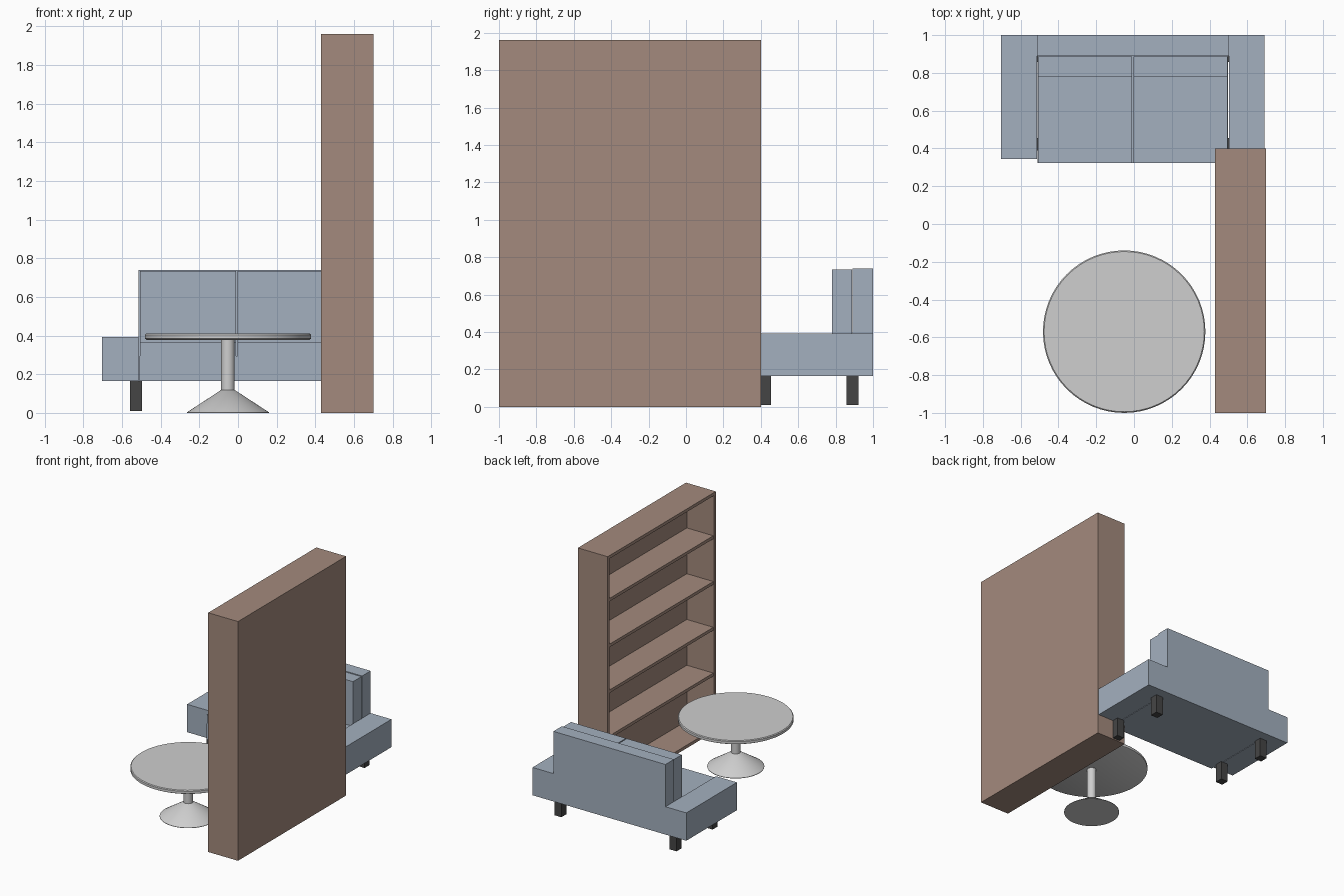
import bpy
import bmesh
import math

if "Cube" in bpy.data.objects:
    bpy.data.objects.remove(bpy.data.objects["Cube"], do_unlink=True)


def material(name, r, g, b):
    m = bpy.data.materials.new(name)
    m.use_nodes = True
    m.diffuse_color = (r, g, b, 1)
    m.node_tree.nodes["Principled BSDF"].inputs["Base Color"].default_value = (r, g, b, 1)
    return m


wood = material("brown wood", 0.37, 0.255, 0.205)
fabric = material("blue grey fabric", 0.37, 0.435, 0.52)
pale = material("pale grey", 0.62, 0.62, 0.62)
dark = material("dark grey", 0.06, 0.06, 0.06)


def finish(name, bm, mat):
    mesh = bpy.data.meshes.new(name)
    bmesh.ops.recalc_face_normals(bm, faces=bm.faces)
    bm.to_mesh(mesh)
    bm.free()
    mesh.materials.append(mat)
    obj = bpy.data.objects.new(name, mesh)
    bpy.context.collection.objects.link(obj)
    return obj


def box(name, xs, ys, zs, mat):
    bm = bmesh.new()
    bmesh.ops.create_cube(bm, size=1)
    for v in bm.verts:
        v.co = [lo + (c + 0.5) * (hi - lo) for c, (lo, hi) in zip(v.co, (xs, ys, zs))]
    return finish(name, bm, mat)


def lathe(name, centre, profile, mat, sides=64):
    bm = bmesh.new()
    rings = []
    for r, z in profile:
        rings.append([bm.verts.new((centre[0] + r * math.cos(math.tau * i / sides),
                                    centre[1] + r * math.sin(math.tau * i / sides), z))
                      for i in range(sides)])
    for a, b in zip(rings, rings[1:]):
        for i in range(sides):
            j = (i + 1) % sides
            bm.faces.new((a[i], a[j], b[j], b[i]))
    bm.faces.new(rings[0])
    bm.faces.new(rings[-1])
    obj = finish(name, bm, mat)
    bpy.ops.object.select_all(action="DESELECT")
    obj.select_set(True)
    bpy.context.view_layer.objects.active = obj
    bpy.ops.object.shade_smooth_by_angle(angle=math.radians(35))
    return obj


# Bookcase, open towards -x
x0, x1, y0, y1, top, t = 0.43, 0.70, -1.0, 0.40, 1.96, 0.025
box("bookcase_back", (x1 - t, x1), (y0, y1), (0, top), wood)
box("bookcase_front_side", (x0, x1 - t), (y0, y0 + t), (0, top), wood)
box("bookcase_rear_side", (x0, x1 - t), (y1 - t, y1), (0, top), wood)
box("bookcase_top", (x0, x1 - t), (y0 + t, y1 - t), (top - t, top), wood)
box("bookcase_bottom", (x0, x1 - t), (y0 + t, y1 - t), (0, t), wood)
for i in range(4):
    z = 0.48 + 0.375 * i
    box(f"bookcase_shelf_{i + 1}", (x0 + 0.005, x1 - t), (y0 + t, y1 - t), (z - t, z), wood)

# Round pedestal table
c = (-0.052, -0.57)
lathe("table_top", c, [(0.42, 0.378), (0.43, 0.384), (0.43, 0.404), (0.424, 0.41)], pale)
lathe("table_column", c, [(0.035, 0.11), (0.035, 0.38)], pale, 32)
lathe("table_base", c, [(0.212, 0), (0.212, 0.003), (0.036, 0.118)], pale)

# Sofa body
mid = -0.006
box("sofa_base", (-0.51, 0.498), (0.322, 0.89), (0.165, 0.295), fabric)
box("sofa_back", (-0.514, 0.502), (0.89, 1.0), (0.165, 0.739), fabric)

# Arms, cushions and legs repeat on both sides
for s, side in ((-1, "right"), (1, "left")):
    def span(a, b):
        return tuple(sorted((mid + s * a, mid + s * b)))
    box(f"sofa_arm_{side}", span(0.508, 0.697), (0.345, 1.0), (0.165, 0.393), fabric)
    box(f"seat_cushion_{side}", span(0.004, 0.502), (0.322, 0.78), (0.295, 0.367), fabric)
    box(f"back_cushion_{side}", span(0.004, 0.502), (0.78, 0.888), (0.295, 0.733), fabric)
    for end, y in (("front", 0.39), ("rear", 0.857)):
        box(f"sofa_{end}_leg_{side}", span(0.49, 0.554), (y, y + 0.065), (0.01, 0.166), dark)
